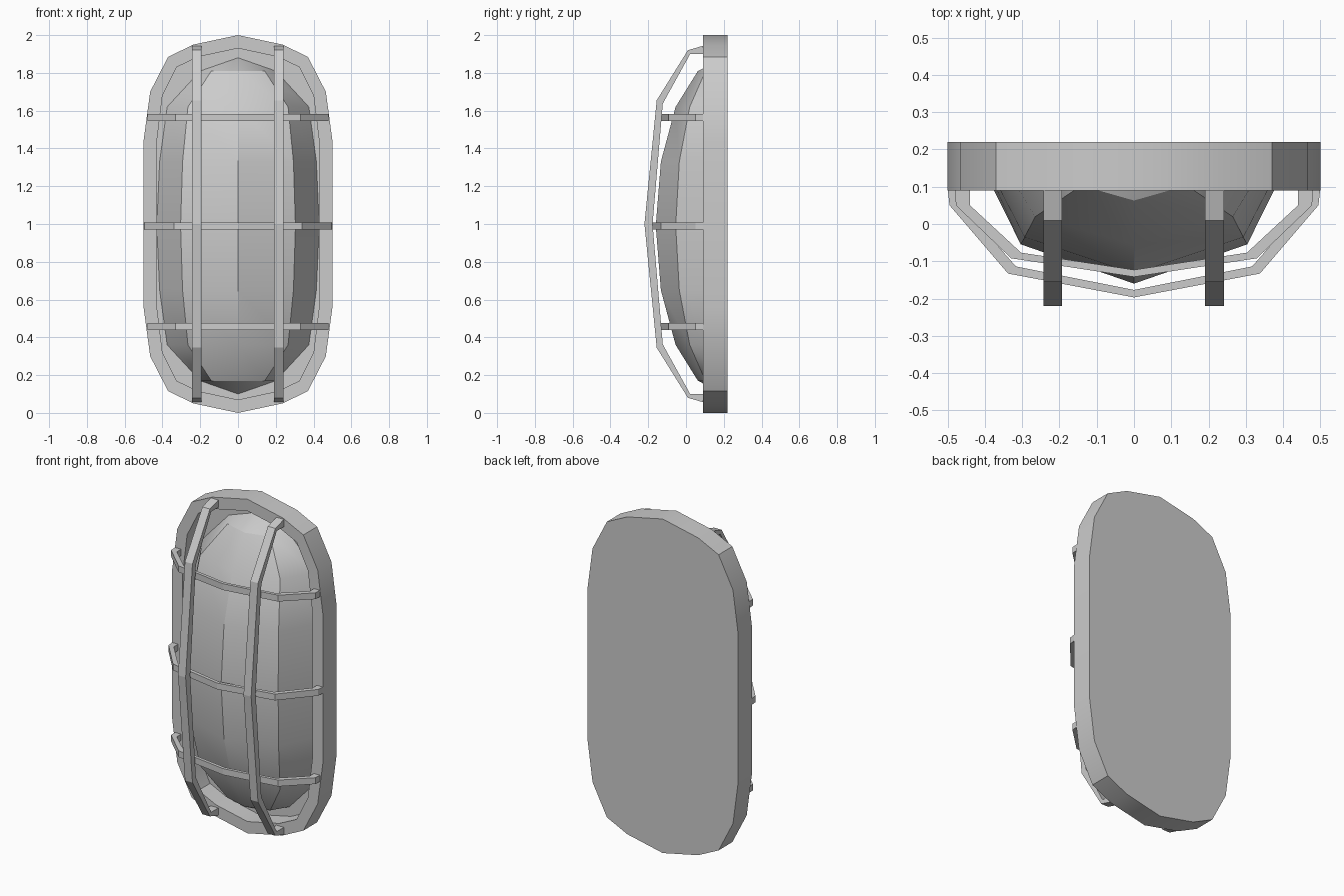
import bpy, bmesh, math

if "Cube" in bpy.data.objects:
    bpy.data.objects.remove(bpy.data.objects["Cube"])


def finish(name, bm, angle=30):
    bmesh.ops.recalc_face_normals(bm, faces=bm.faces)
    me = bpy.data.meshes.new(name)
    bm.to_mesh(me)
    bm.free()
    ob = bpy.data.objects.new(name, me)
    bpy.context.collection.objects.link(ob)
    bpy.ops.object.select_all(action='DESELECT')
    ob.select_set(True)
    bpy.context.view_layer.objects.active = ob
    bpy.ops.object.shade_smooth_by_angle(angle=math.radians(angle))
    return ob


def bridge(bm, a, b, closed=True):
    n = len(a)
    for i in range(n if closed else n - 1):
        j = (i + 1) % n
        bm.faces.new((a[i], a[j], b[j], b[i]))


def full_outline(quarter):
    # quarter runs from top centre to the right flank, heights relative to z = 1
    right = quarter + [(x, -z) for x, z in reversed(quarter)]
    left = [(-x, z) for x, z in reversed(right[1:-1])]
    return right + left


def bar(name, outer, inner, half_width, place):
    # flat strap swept through matching outer and inner stations
    bm = bmesh.new()
    rings = []
    for o, i in zip(outer, inner):
        rings.append([bm.verts.new(place(*p, w)) for p, w in
                      ((o, -half_width), (o, half_width), (i, half_width), (i, -half_width))])
    for a, b in zip(rings, rings[1:]):
        bridge(bm, a, b)
    bm.faces.new(rings[0])
    bm.faces.new(rings[-1])
    return finish(name, bm, 10)


def mirrored(half):
    return half + [(-a, y) for a, y in reversed(half[:-1])]


# Housing: shallow tray with a raised rim
outer = full_outline([(0, 1.0), (0.235, 0.95), (0.37, 0.885), (0.465, 0.70), (0.50, 0.44)])
inner = full_outline([(0, 0.93), (0.21, 0.885), (0.325, 0.83), (0.40, 0.68), (0.43, 0.435)])
bm = bmesh.new()
loops = [[bm.verts.new((x, y, 1 + z)) for x, z in line]
         for line, y in ((outer, 0.22), (outer, 0.09), (inner, 0.09), (inner, 0.20))]
for a, b in zip(loops, loops[1:]):
    bridge(bm, a, b)
bm.faces.new(loops[0])
bm.faces.new(loops[-1])
finish("housing", bm)

# Glass dome: half-shell of rings (height, half width, depth)
half_rows = [(0.82, 0.20, 0.137), (0.63, 0.375, 0.255), (0.34, 0.415, 0.333)]
rows = half_rows + [(0, 0.43, 0.36)] + [(-z, w, d) for z, w, d in reversed(half_rows)]
bm = bmesh.new()
arcs = [[bm.verts.new((-w * math.cos(math.pi * k / 4), 0.20 - d * math.sin(math.pi * k / 4), 0.99 + z))
         for k in range(5)] for z, w, d in rows]
for a, b in zip(arcs, arcs[1:]):
    bridge(bm, a, b, closed=False)
for arc, z in ((arcs[0], 1.88), (arcs[-1], 0.10)):
    tip = bm.verts.new((0, 0.20, z))
    for a, b in zip(arc, arc[1:]):
        bm.faces.new((tip, a, b))
dome = finish("glass_dome", bm)
# keep the normals facing outward on the open shell
if sum(p.normal.y for p in dome.data.polygons) > 0:
    dome.data.flip_normals()

# Upright guard bars
v_out = mirrored([(0.945, 0.095), (0.92, 0.01), (0.655, -0.155), (0, -0.22)])
v_in = mirrored([(0.90, 0.095), (0.90, 0.022), (0.637, -0.123), (0, -0.177)])
for side, x in (("left", -0.218), ("right", 0.216)):
    bar("upright_bar_" + side, v_out, v_in, 0.025,
        lambda a, y, w, x=x: (x + w, y, 1 + a))

# Cross guard bars, the middle one larger
mid_out = mirrored([(0.50, 0.095), (0.495, 0.05), (0.338, -0.133), (0, -0.197)])
mid_in = mirrored([(0.46, 0.095), (0.46, 0.05), (0.317, -0.114), (0, -0.177)])
end_out = mirrored([(0.48, 0.095), (0.478, 0.05), (0.33, -0.092), (0, -0.142)])
end_in = mirrored([(0.44, 0.095), (0.44, 0.05), (0.303, -0.077), (0, -0.123)])
for label, z, o, i in (("top", 1.564, end_out, end_in),
                       ("middle", 0.99, mid_out, mid_in),
                       ("bottom", 0.457, end_out, end_in)):
    bar("cross_bar_" + label, o, i, 0.019,
        lambda a, y, w, z=z: (a, y, z + w))
